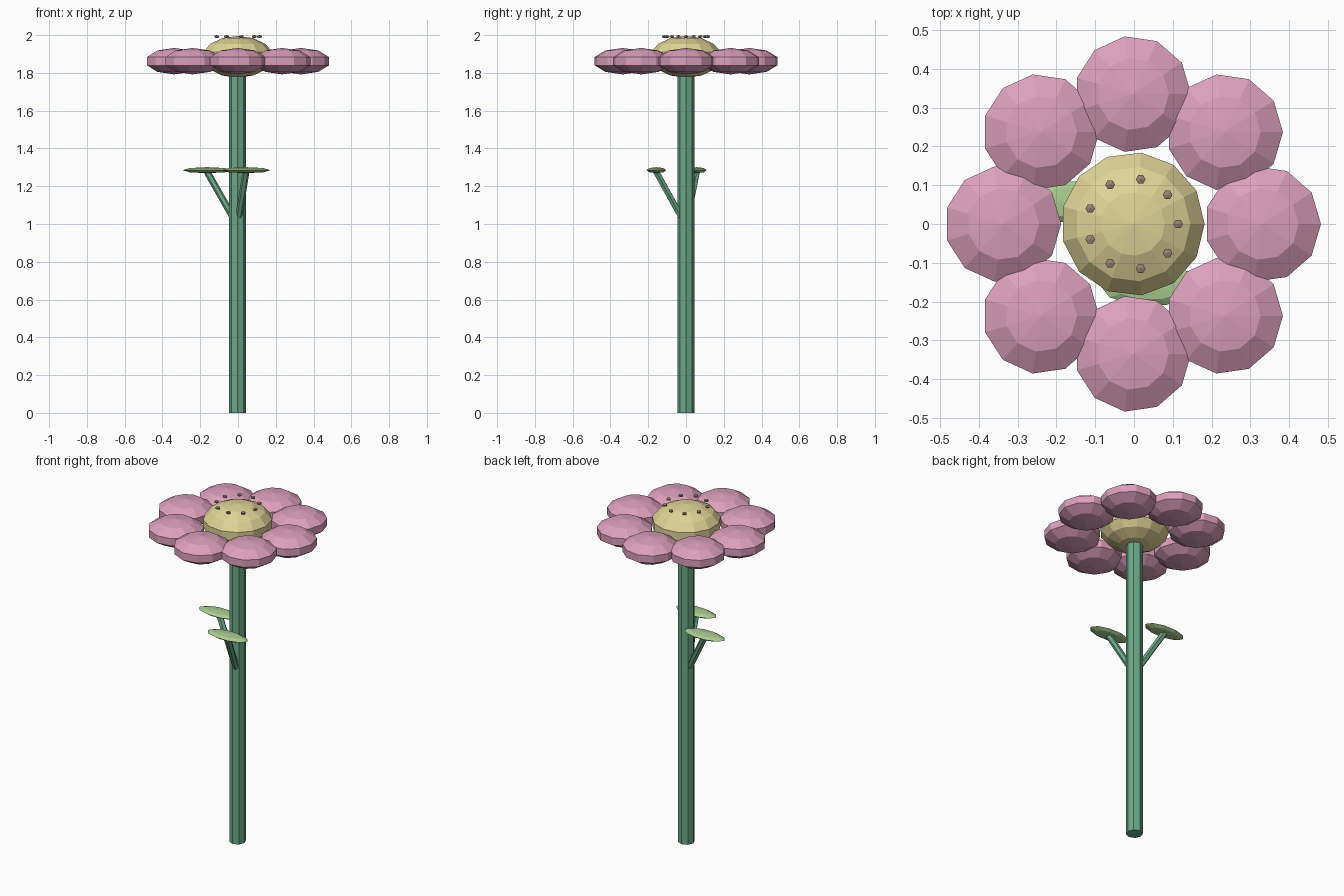
import bpy, bmesh
from math import sin, cos, pi
from mathutils import Vector

if "Cube" in bpy.data.objects:
    bpy.data.objects.remove(bpy.data.objects["Cube"])

X0 = -0.003  # small offset that centres the odd-sided petals


def material(name, rgb):
    m = bpy.data.materials.new(name)
    m.diffuse_color = (*rgb, 1)
    m.use_nodes = True
    m.node_tree.nodes["Principled BSDF"].inputs["Base Color"].default_value = m.diffuse_color
    return m


PINK = material("petal_pink", (0.72, 0.35, 0.50))
YELLOW = material("centre_yellow", (0.75, 0.66, 0.31))
GREEN = material("stem_green", (0.15, 0.39, 0.25))
LEAF = material("leaf_green", (0.40, 0.60, 0.28))
BROWN = material("seed_brown", (0.33, 0.22, 0.17))


def lathe(name, profile, sides, mat, scale=(1, 1, 1)):
    """Revolve (radius, z) points around z, first vertex on +x, ends closed."""
    bm = bmesh.new()
    rings = []
    for r, z in profile:
        if r < 1e-6:
            rings.append([bm.verts.new((0, 0, z * scale[2]))] * sides)
        else:
            rings.append([bm.verts.new((r * cos(2 * pi * i / sides) * scale[0],
                                        r * sin(2 * pi * i / sides) * scale[1],
                                        z * scale[2])) for i in range(sides)])
    for a, b in zip(rings, rings[1:]):
        for i in range(sides):
            j = (i + 1) % sides
            bm.faces.new(dict.fromkeys((a[i], a[j], b[j], b[i])))
    for ring in (rings[0], rings[-1]):
        if ring[0] is not ring[1]:
            bm.faces.new(ring)
    bmesh.ops.recalc_face_normals(bm, faces=bm.faces)
    me = bpy.data.meshes.new(name)
    bm.to_mesh(me)
    bm.free()
    me.materials.append(mat)
    ob = bpy.data.objects.new(name, me)
    bpy.context.collection.objects.link(ob)
    return ob


def ball(name, centre, radii, sides, bands, mat):
    profile = [(sin(pi * k / bands), -cos(pi * k / bands)) for k in range(bands + 1)]
    ob = lathe(name, profile, sides, mat, radii)
    ob.location = Vector(centre) + Vector((X0, 0, 0))
    return ob


def rod(name, start, end, radius, sides, mat):
    d = Vector(end) - Vector(start)
    ob = lathe(name, [(radius, 0), (radius, d.length)], sides, mat)
    ob.rotation_mode = 'QUATERNION'
    ob.rotation_quaternion = Vector((0, 0, 1)).rotation_difference(d)
    ob.location = Vector(start) + Vector((X0, 0, 0))
    return ob


# Stem
rod("stem", (0, 0, 0), (0, 0, 1.82), 0.045, 8, GREEN)

# Flower centre
ball("flower_centre", (0, 0, 1.885), (0.19, 0.19, 0.11), 13, 7, YELLOW)

# Petals
for i in range(8):
    a = i * pi / 4
    ball(f"petal_{i + 1}", (0.335 * cos(a), 0.335 * sin(a), 1.862),
         (0.158, 0.158, 0.07), 11, 5, PINK)

# Seeds in a ring above the centre
for i in range(9):
    a = i * 2 * pi / 9
    ball(f"seed_{i + 1}", (0.117 * cos(a), 0.117 * sin(a), 1.992),
         (0.0145, 0.0145, 0.008), 6, 3, BROWN)

# Two leaves on slanted stalks
for i, (x, y) in enumerate([(0.045, -0.157), (-0.16, 0.057)]):
    out = Vector((x, y, 0)).normalized()
    rod(f"leaf_stalk_{i + 1}", out * 0.028 + Vector((0, 0, 1.04)),
        (x, y, 1.275), 0.018, 6, GREEN)
    ball(f"leaf_{i + 1}", (x, y, 1.285), (0.13, 0.055, 0.016), 10, 4, LEAF)
